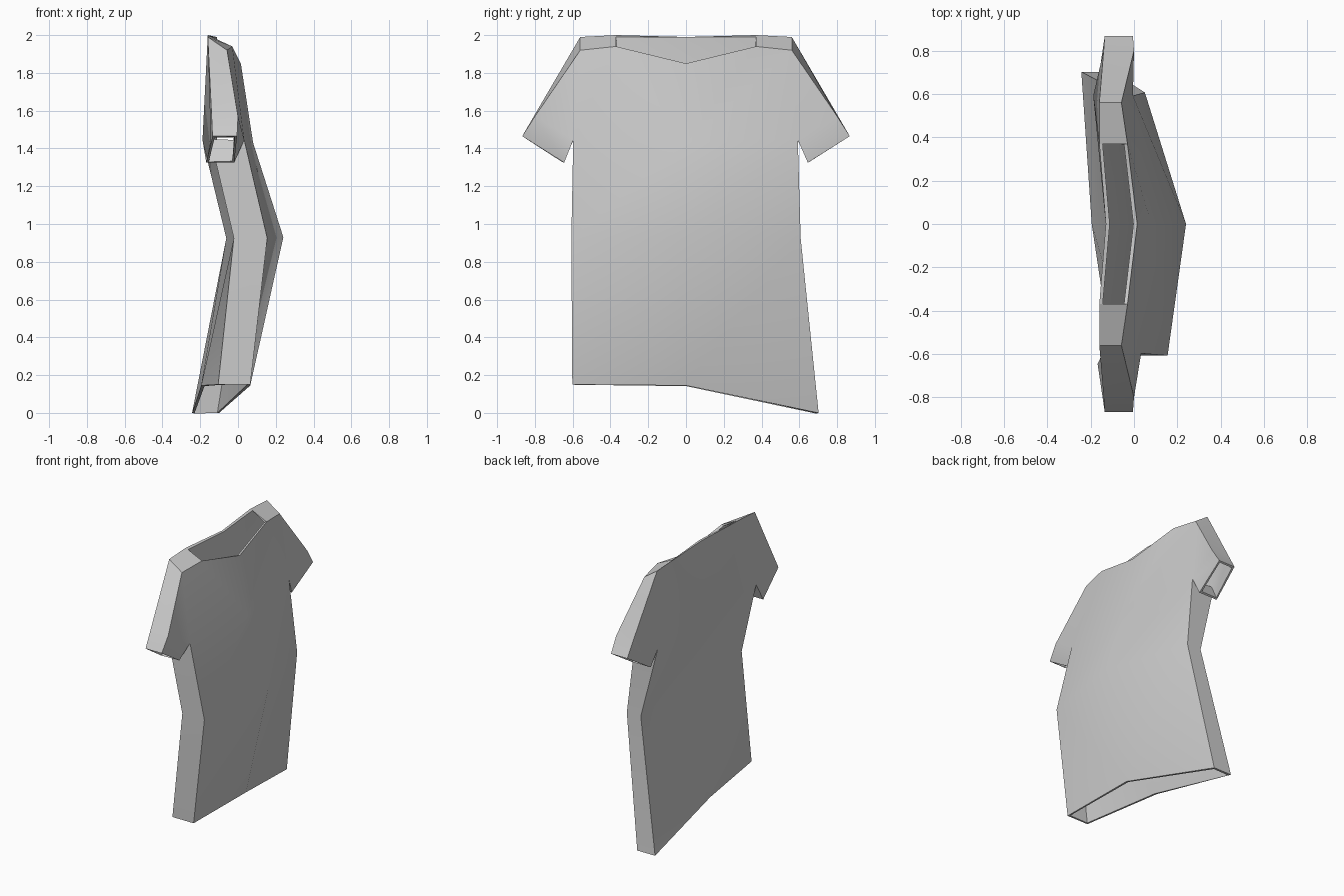
import bpy, bmesh

if "Cube" in bpy.data.objects:
    bpy.data.objects.remove(bpy.data.objects["Cube"])

# Each outline station: (y, front x, front z, back x, back z)
centre = {
    "neck":  (0, 0.015, 1.85, -0.13, 1.99),
    "chest": (0, 0.08, 1.43, -0.13, 1.43),
    "waist": (0, 0.24, 0.93, -0.01, 0.93),
    "hem":   (0, 0.065, 0.145, -0.195, 0.145),
}
# Stations shared by both halves
shoulder = {
    "collar":     (0.37, -0.03, 1.94, -0.16, 2.0),
    "shoulder":   (0.56, -0.058, 1.92, -0.16, 1.99),
    "upper_arm":  (0.80, 0.0, 1.57, -0.14, 1.58),
    "cuff_top":   (0.867, -0.005, 1.465, -0.135, 1.465),
    "cuff_under": (0.645, -0.02, 1.325, -0.168, 1.325),
}
# Lower body differs: one hem corner hangs lower
left_body = {
    "armpit": (0.597, 0.033, 1.445, -0.145, 1.445),
    "side":   (0.607, 0.155, 0.925, -0.022, 0.925),
    "corner": (0.602, 0.065, 0.15, -0.105, 0.15),
}
right_body = {
    "armpit": (0.592, -0.005, 1.445, -0.188, 1.445),
    "side":   (0.607, 0.05, 0.925, -0.062, 0.925),
    "corner": (0.702, -0.10, 0.0, -0.243, 0.0),
}

panels = [
    ("neck", "collar", "chest"),
    ("collar", "shoulder", "armpit", "chest"),
    ("shoulder", "upper_arm", "armpit"),
    ("upper_arm", "cuff_top", "cuff_under", "armpit"),
    ("chest", "armpit", "side", "waist"),
    ("waist", "side", "hem"),
    ("side", "corner", "hem"),
]
seams = [
    ("collar", "shoulder"), ("shoulder", "upper_arm"), ("upper_arm", "cuff_top"),
    ("cuff_under", "armpit"), ("armpit", "side"), ("side", "corner"),
]

bm = bmesh.new()


def add_stations(stations, sign):
    return {name: (bm.verts.new((fx, sign * y, fz)), bm.verts.new((bx, sign * y, bz)))
            for name, (y, fx, fz, bx, bz) in stations.items()}


middle = add_stations(centre, 1)
for sign, body in ((-1, left_body), (1, right_body)):
    pts = {**middle, **add_stations({**shoulder, **body}, sign)}
    # Front and back cloth panels
    for panel in panels:
        for layer in (0, 1):
            loop = [pts[n][layer] for n in panel]
            flip = (layer == 0) == (sign > 0)
            bm.faces.new(loop[::-1] if flip else loop)
    # Strips joining front to back, leaving neck, cuffs and hem open
    for a, b in seams:
        loop = [pts[a][0], pts[a][1], pts[b][1], pts[b][0]]
        bm.faces.new(loop if sign < 0 else loop[::-1])

bmesh.ops.recalc_face_normals(bm, faces=bm.faces)
# Keep the cloth facing outward: the front chest must face +x
bm.normal_update()
front = max(bm.faces, key=lambda f: f.calc_center_median().x)
if front.normal.x < 0:
    bmesh.ops.reverse_faces(bm, faces=bm.faces)

mesh = bpy.data.meshes.new("shirt")
bm.to_mesh(mesh)
bm.free()
shirt = bpy.data.objects.new("shirt", mesh)
bpy.context.collection.objects.link(shirt)
bpy.context.view_layer.objects.active = shirt
shirt.select_set(True)

# Cloth thickness, inward
solid = shirt.modifiers.new("thickness", "SOLIDIFY")
solid.thickness = 0.018
solid.offset = -1
bpy.ops.object.modifier_apply(modifier=solid.name)
bpy.ops.object.shade_smooth_by_angle(angle=0.6)
